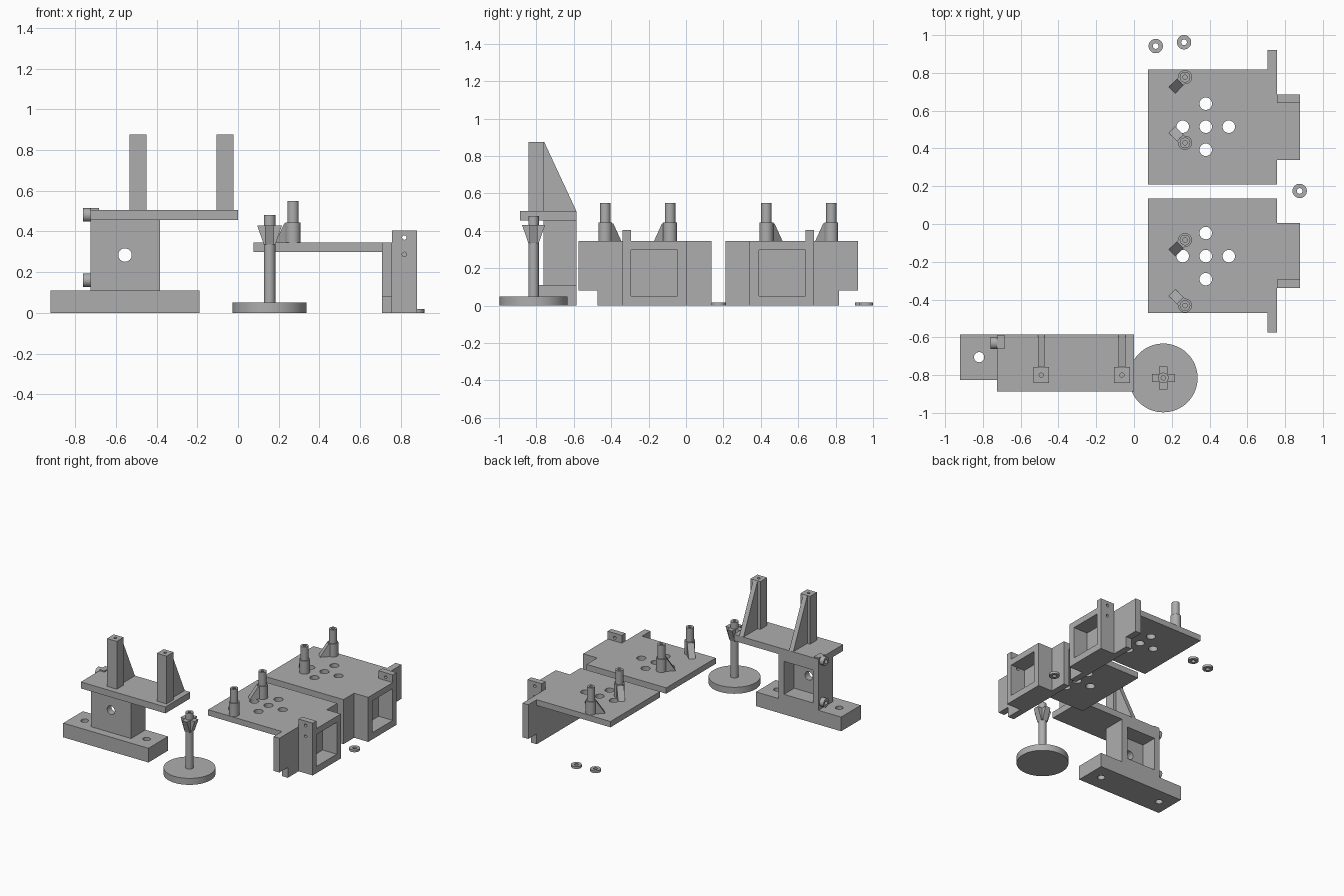
import bpy, bmesh, math
from mathutils import Matrix, Vector

if "Cube" in bpy.data.objects:
    bpy.data.objects.remove(bpy.data.objects["Cube"])

GREY = bpy.data.materials.new("plain grey")
GREY.diffuse_color = (0.42, 0.42, 0.42, 1)
GREY.use_nodes = True
GREY.node_tree.nodes["Principled BSDF"].inputs["Base Color"].default_value = GREY.diffuse_color


def finish(name, bm):
    bmesh.ops.recalc_face_normals(bm, faces=bm.faces)
    me = bpy.data.meshes.new(name)
    bm.to_mesh(me)
    bm.free()
    me.materials.append(GREY)
    ob = bpy.data.objects.new(name, me)
    bpy.context.collection.objects.link(ob)
    return ob


def box(name, x0, x1, y0, y1, z0, z1):
    return prism(name, [(x0, z0), (x1, z0), (x1, z1), (x0, z1)], y0, y1)


def prism(name, profile, y0, y1, matrix=None):
    """Extrude an (x, z) profile along y."""
    bm = bmesh.new()
    face = bm.faces.new([bm.verts.new((x, y0, z)) for x, z in profile])
    ext = bmesh.ops.extrude_face_region(bm, geom=[face])["geom"]
    bmesh.ops.translate(bm, vec=(0, y1 - y0, 0),
                        verts=[v for v in ext if isinstance(v, bmesh.types.BMVert)])
    if matrix:
        bm.transform(matrix)
    return finish(name, bm)


def cyl(name, base, r, length, axis="Z", seg=32):
    bm = bmesh.new()
    bmesh.ops.create_cone(bm, cap_ends=True, segments=seg, radius1=r, radius2=r,
                          depth=length, matrix=Matrix.Translation((0, 0, length / 2)))
    turn = {"Z": Matrix(), "X": Matrix.Rotation(math.pi / 2, 4, "Y"),
            "Y": Matrix.Rotation(-math.pi / 2, 4, "X")}[axis]
    bm.transform(Matrix.Translation(base) @ turn)
    return finish(name, bm)


def combine(ob, others, op="DIFFERENCE"):
    for other in others:
        mod = ob.modifiers.new("bool", "BOOLEAN")
        mod.operation, mod.solver, mod.object = op, "EXACT", other
        bpy.context.view_layer.objects.active = ob
        bpy.ops.object.modifier_apply(modifier=mod.name)
        bpy.data.objects.remove(other)
    return ob


def smooth(ob):
    bpy.ops.object.select_all(action="DESELECT")
    ob.select_set(True)
    bpy.context.view_layer.objects.active = ob
    bpy.ops.object.shade_smooth_by_angle(angle=math.radians(30))


def hole(x, y, z, r, length, axis="Z"):
    return cyl("cutter", (x, y, z), r, length, axis)


# Upright stand: base, hollow column, shelf
base = box("stand_base", -0.92, -0.19, -0.825, -0.585, 0, 0.11)
combine(base, [hole(x, -0.705, -0.1, 0.027, 0.4) for x in (-0.82, -0.29)])
column = box("stand_column", -0.725, -0.383, -0.762, -0.585, 0.11, 0.455)
combine(column, [box("cutter", -0.68, -0.43, -0.71, -0.5, 0.155, 0.41),
                 hole(-0.555, -0.9, 0.284, 0.033, 0.3, "Y")])
box("stand_shelf", -0.725, 0, -0.888, -0.585, 0.455, 0.505)

# Shelf posts with triangular braces behind them
for side, x in (("left", -0.491), ("right", -0.064)):
    post = box(side + "_post", x - 0.042, x + 0.042, -0.842, -0.758, 0.505, 0.875)
    combine(post, [hole(x, -0.8, 0.8, 0.011, 0.2)])
    turn = Matrix.Translation((x, -0.758, 0)) @ Matrix.Rotation(math.pi / 2, 4, "Z")
    prism(side + "_post_brace", [(0, 0.505), (0.172, 0.505), (0, 0.875)],
          -0.018, 0.018, turn)

# Side bosses on the column
for level, z in (("lower", 0.16), ("upper", 0.481)):
    boss = cyl(level + "_boss", (-0.76, -0.63, z), 0.033, 0.036, "X")
    combine(boss, [hole(-0.8, -0.63, z, 0.015, 0.2, "X")])
box("boss_block", -0.725, -0.683, -0.66, -0.59, 0.45, 0.514)

# Round foot with stem and flared fins
FX, FY = 0.155, -0.815
cyl("round_foot", (FX, FY, 0), 0.182, 0.05, seg=64)
stem = cyl("foot_stem", (FX, FY, 0.05), 0.028, 0.43)
combine(stem, [hole(FX, FY, 0.4, 0.011, 0.2)])
for i in range(4):
    turn = Matrix.Translation((FX, FY, 0)) @ Matrix.Rotation(i * math.pi / 2, 4, "Z")
    prism(f"stem_fin_{i + 1}", [(0.02, 0.335), (0.028, 0.335), (0.061, 0.43), (0.02, 0.43)],
          -0.022, 0.022, turn)

# Platform: deck bent down into a wall, with ear, hollow frame and tall tab
platform = prism("platform_front", [(0.075, 0.30), (0.707, 0.30), (0.707, 0), (0.757, 0),
                                    (0.757, 0.345), (0.075, 0.345)], -0.472, 0.135)
combine(platform, [box("ear", 0.707, 0.757, -0.575, -0.4, 0.08, 0.345),
                   box("frame", 0.73, 0.878, -0.34, 0.005, 0, 0.345),
                   box("tab", 0.757, 0.878, -0.34, -0.295, 0.1, 0.405)], "UNION")
cuts = [box("cutter", 0.757, 1.0, -0.295, -0.045, 0.052, 0.298),
        hole(0.6, -0.17, 0.175, 0.033, 0.3, "X")]
cuts += [hole(0.38 + dx, -0.17 + dy, 0.2, 0.033, 0.3)
         for dx, dy in ((0, 0), (0.122, 0), (-0.122, 0), (0, 0.122), (0, -0.122))]
cuts += [hole(0.6, -0.522, z, 0.012, 0.3, "X") for z in (0.112, 0.186)]
cuts += [hole(0.817, -0.4, z, 0.011, 0.15, "Y") for z in (0.287, 0.37)]
combine(platform, cuts)
parts = [platform]

# Stepped pegs with diagonal braces
for tag, y, angle in (("inner", -0.085, -135), ("outer", -0.432, 135)):
    peg = cyl(f"{tag}_peg_front", (0.27, y, 0.345), 0.037, 0.1)
    combine(peg, [cyl("tip", (0.27, y, 0.40), 0.028, 0.15)], "UNION")
    combine(peg, [hole(0.27, y, 0.48, 0.012, 0.2)])
    turn = Matrix.Translation((0.27, y, 0)) @ Matrix.Rotation(math.radians(angle), 4, "Z")
    brace = prism(f"{tag}_peg_brace_front", [(0.02, 0.345), (0.097, 0.345), (0.036, 0.44),
                                             (0.02, 0.44)], -0.025, 0.025, turn)
    parts += [peg, brace]

# Mirrored second platform
mirror = Matrix.Translation((0, 0.345, 0)) @ Matrix.Scale(-1, 4, Vector((0, 1, 0)))
for ob in parts:
    bm = bmesh.new()
    bm.from_mesh(ob.data)
    bm.transform(mirror)
    finish(ob.name.replace("front", "back"), bm)

# Loose washers
for i, (x, y) in enumerate([(0.115, 0.942), (0.265, 0.962), (0.877, 0.175)]):
    washer = cyl(f"washer_{i + 1}", (x, y, 0), 0.038, 0.018)
    combine(washer, [hole(x, y, -0.1, 0.015, 0.3)])

for ob in list(bpy.context.collection.objects):
    smooth(ob)
